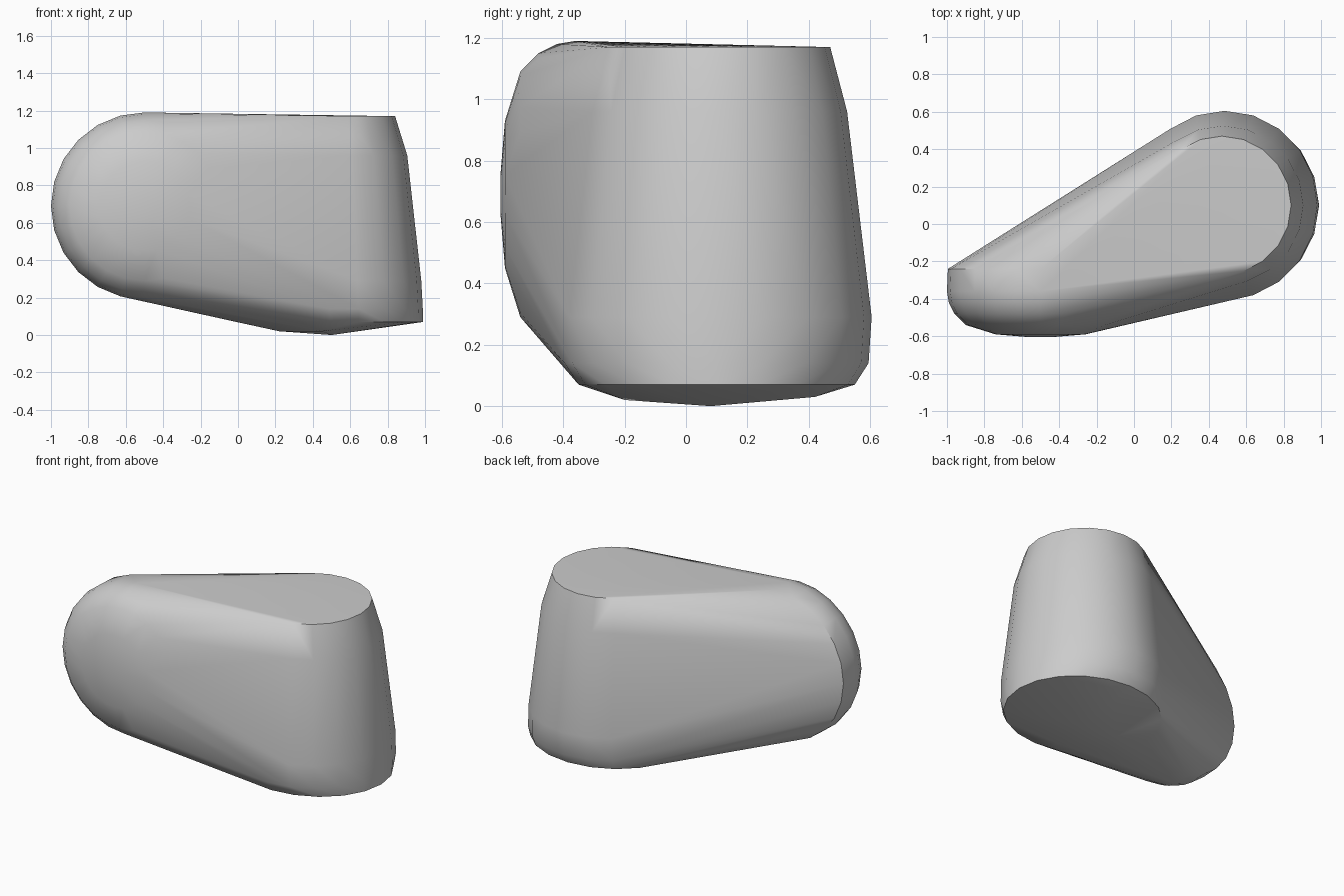
import bpy, bmesh
from math import sin, cos, pi, radians

cube = bpy.data.objects.get("Cube")
if cube:
    bpy.data.objects.remove(cube, do_unlink=True)

# single grey colour
grey = bpy.data.materials.new("plain_grey")
grey.use_nodes = True
colour = (0.6, 0.6, 0.6, 1)
grey.diffuse_color = colour
grey.node_tree.nodes["Principled BSDF"].inputs["Base Color"].default_value = colour

bm = bmesh.new()


def upright_ring(cx, cy, z, rx, ry, sides=20):
    """Horizontal ring for the wide tapered end."""
    for i in range(sides):
        a = 2 * pi * i / sides
        bm.verts.new((cx + rx * cos(a), cy + ry * sin(a), z))


def facing_ring(y, r, sides=24):
    """Ring around the y axis for the domed narrow end."""
    for i in range(sides):
        a = 2 * pi * i / sides
        bm.verts.new((-0.5 + r * cos(a), y, 0.69 + r * sin(a)))


# wide end: tapered column
for cx, z, rx, ry in ((0.47, 1.17, 0.37, 0.37), (0.475, 0.96, 0.43, 0.425),
                      (0.485, 0.29, 0.495, 0.505), (0.49, 0.14, 0.498, 0.495),
                      (0.49, 0.07, 0.5, 0.45)):
    upright_ring(cx, 0.1, z, rx, ry)

# shallow underside
for p in ((0.5, 0.08, 0), (0.5, 0.42, 0.03), (0.22, 0.08, 0.02), (0.45, -0.2, 0.02)):
    bm.verts.new(p)

# narrow end: dome bulging forwards
for y, r in ((-0.24, 0.495), (-0.36, 0.5), (-0.42, 0.49), (-0.48, 0.46),
             (-0.54, 0.40), (-0.59, 0.24), (-0.605, 0.06)):
    facing_ring(y, r)

# wrap one skin around both ends
hull = bmesh.ops.convex_hull(bm, input=bm.verts[:])
spare = {g for g in hull["geom_interior"] + hull["geom_unused"]
         if isinstance(g, bmesh.types.BMVert)}
bmesh.ops.delete(bm, geom=list(spare), context="VERTS")
bmesh.ops.dissolve_limit(bm, angle_limit=radians(0.5), verts=bm.verts[:], edges=bm.edges[:])
bmesh.ops.recalc_face_normals(bm, faces=bm.faces[:])

mesh = bpy.data.meshes.new("rounded_wedge")
bm.to_mesh(mesh)
bm.free()
mesh.materials.append(grey)
body = bpy.data.objects.new("rounded_wedge", mesh)
bpy.context.collection.objects.link(body)

bpy.ops.object.select_all(action="DESELECT")
body.select_set(True)
bpy.context.view_layer.objects.active = body
bpy.ops.object.shade_smooth_by_angle(angle=radians(40))
